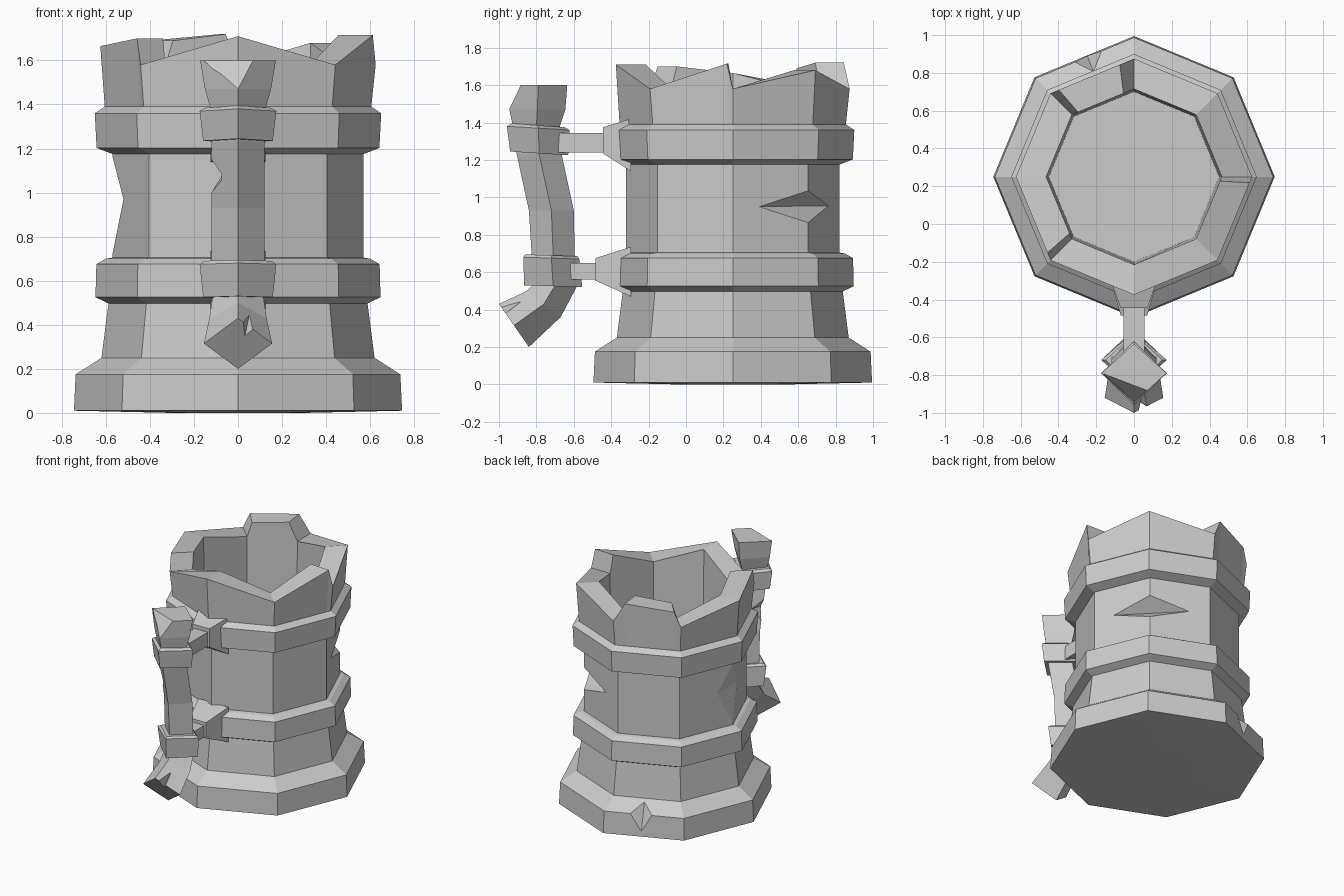
import bpy, bmesh
from math import sin, cos, pi
from mathutils import Vector

if "Cube" in bpy.data.objects:
    bpy.data.objects.remove(bpy.data.objects["Cube"])

CY = 0.25  # centre of the mug body in y


def finish(name, bm):
    bmesh.ops.recalc_face_normals(bm, faces=bm.faces[:])
    me = bpy.data.meshes.new(name)
    bm.to_mesh(me)
    bm.free()
    ob = bpy.data.objects.new(name, me)
    bpy.context.collection.objects.link(ob)
    return ob


def loft(name, rings, clean=False):
    """Closed skin through a list of equal-length point rings."""
    bm = bmesh.new()
    vs = [[bm.verts.new(p) for p in r] for r in rings]
    n = len(vs[0])
    for a, b in zip(vs, vs[1:]):
        for i in range(n):
            j = (i + 1) % n
            bm.faces.new((a[i], a[j], b[j], b[i]))
    bm.faces.new(vs[0])
    bm.faces.new(vs[-1])
    if clean:
        bmesh.ops.dissolve_limit(bm, angle_limit=0.005, verts=bm.verts[:], edges=bm.edges[:])
    return finish(name, bm)


def hull(name, pts):
    bm = bmesh.new()
    for p in pts:
        bm.verts.new(p)
    bmesh.ops.convex_hull(bm, input=bm.verts[:])
    return finish(name, bm)


def cut(ob, pts):
    """Subtract the convex hull of some points."""
    cutter = hull("cutter", pts)
    cutter.hide_render = True
    m = ob.modifiers.new("cut", "BOOLEAN")
    m.operation, m.solver, m.object = "DIFFERENCE", "EXACT", cutter
    bpy.context.view_layer.objects.active = ob
    bpy.ops.object.modifier_apply(modifier=m.name)
    bpy.data.objects.remove(cutter)


def chip(ob, p1, p2, a, b, grow=1.6):
    """Wedge notch whose valley runs p1-p2 and whose mouth corners are a and b."""
    p1, p2, a, b = map(Vector, (p1, p2, a, b))
    mid = (p1 + p2) / 2
    cut(ob, [p1, p2, mid + (a - mid) * grow, mid + (b - mid) * grow])


def octa(u, r, z):
    """Point on an octagon outline; u counts corners from +x, counter-clockwise."""
    k, t = int(u), u - int(u)
    a, b = k * pi / 4, (k + 1) * pi / 4
    return Vector((r * (cos(a) * (1 - t) + cos(b) * t),
                   CY + r * (sin(a) * (1 - t) + sin(b) * t), z))


def diamond(y, z, hx, hy, dz=0):
    return [(0, y - hy, z + dz), (hx, y, z), (0, y + hy, z - dz), (-hx, y, z)]


# Mug body: banded octagonal profile with a broken, stepped rim
rim = [(0, 1.58), (1, 1.68), (2, 1.58), (2.17, 1.72), (2.9, 1.69), (3, 1.58),
       (4, 1.665), (4.91, 1.70), (5, 1.58), (6, 1.71), (7, 1.58), (7.93, 1.715)]
profile = [(.3, 0), (.745, .01), (.737, .175), (.62, .25), (.588, .497), (.647, .525),
           (.643, .675), (.6, .70), (.57, .705), (.57, 1.175), (.642, 1.203),
           (.65, 1.36), (.605, 1.39)]
rings = [[octa(u, r, z) for u, _ in rim] for r, z in profile]
rings += [[octa(u, r, z) for u, z in rim] for r in (.625, .465)]
rings.append([octa(u, .45, .25) for u, _ in rim])
body = loft("mug_body", rings, clean=True)

# Cracks in the wall and a chip in the foot
R = .57
chip(body, octa(.35, R, .95), octa(1.65, R, .955), octa(1, R, 1.035), octa(1, R, .865))
chip(body, octa(3.7, R, .97), octa(4.3, R, .97), octa(4, R, 1.165), octa(4, R, .72), 1.1)
chip(body, octa(2.47, .645, .235), octa(2.47, .742, .05),
     octa(2.33, .737, .175), octa(2.6, .737, .175))

# Handle post: bent diamond bar with flared ends
handle = loft("handle_post", [
    diamond(-.92, .315, .155, .08, .115),
    diamond(-.76, .43, .13, .09, .07),
    diamond(-.70, .53, .115, .12),
    diamond(-.71, .69, .12, .115),
    diamond(-.72, .93, .12, .12),
    diamond(-.785, 1.23, .12, .12),
    diamond(-.80, 1.38, .125, .125),
    diamond(-.795, 1.47, .15, .15),
    diamond(-.79, 1.60, .172, .155)])
# broken top corner, nick in the bar, split in the lower end
tri = [Vector(p) for p in ((-.165, -.79, 1.602), (.07, -.88, 1.602), (0, -.946, 1.47))]
cut(handle, tri + [p + Vector((0, -.3, .3)) for p in tri])
chip(handle, (-.065, -.80, 1.07), (-.065, -.70, 1.09), (-.12, -.77, 1.15), (-.12, -.74, 1.0))
cut(handle, [(.05, -.88, .44), (.03, -.95, .34), (.01, -1.06, .46), (.13, -1.02, .42)])

# Collars around the post
for name, y0, z0, y1, z1, dz in (("lower_collar", -.71, .525, -.72, .675, .005),
                                 ("upper_collar", -.785, 1.235, -.79, 1.37, .01)):
    loft(name, [diamond(y0, z0, .158, .155, dz),
                diamond(y1, z1, .174, .168 if "upper" in name else .15, dz),
                diamond(y1, z1 + .015, .15, .14, dz)])

# Struts and flared brackets joining the handle to the bands
for name, ys, yb, zs, zf, zb in (
        ("lower", -.64, -.485, (.56, .65), (.555, .675), (.47, .735)),
        ("upper", -.71, -.445, (1.24, 1.345), (1.235, 1.375), (1.14, 1.42))):
    hull(name + "_strut", [(x, y, z) for x in (-.055, .055) for y in (ys, -.36) for z in zs])
    hull(name + "_bracket",
         [(s * .07, yb, z) for s in (-1, 1) for z in zf] +
         [(s * .125, -.295, z) for s in (-1, 1) for z in zb])
